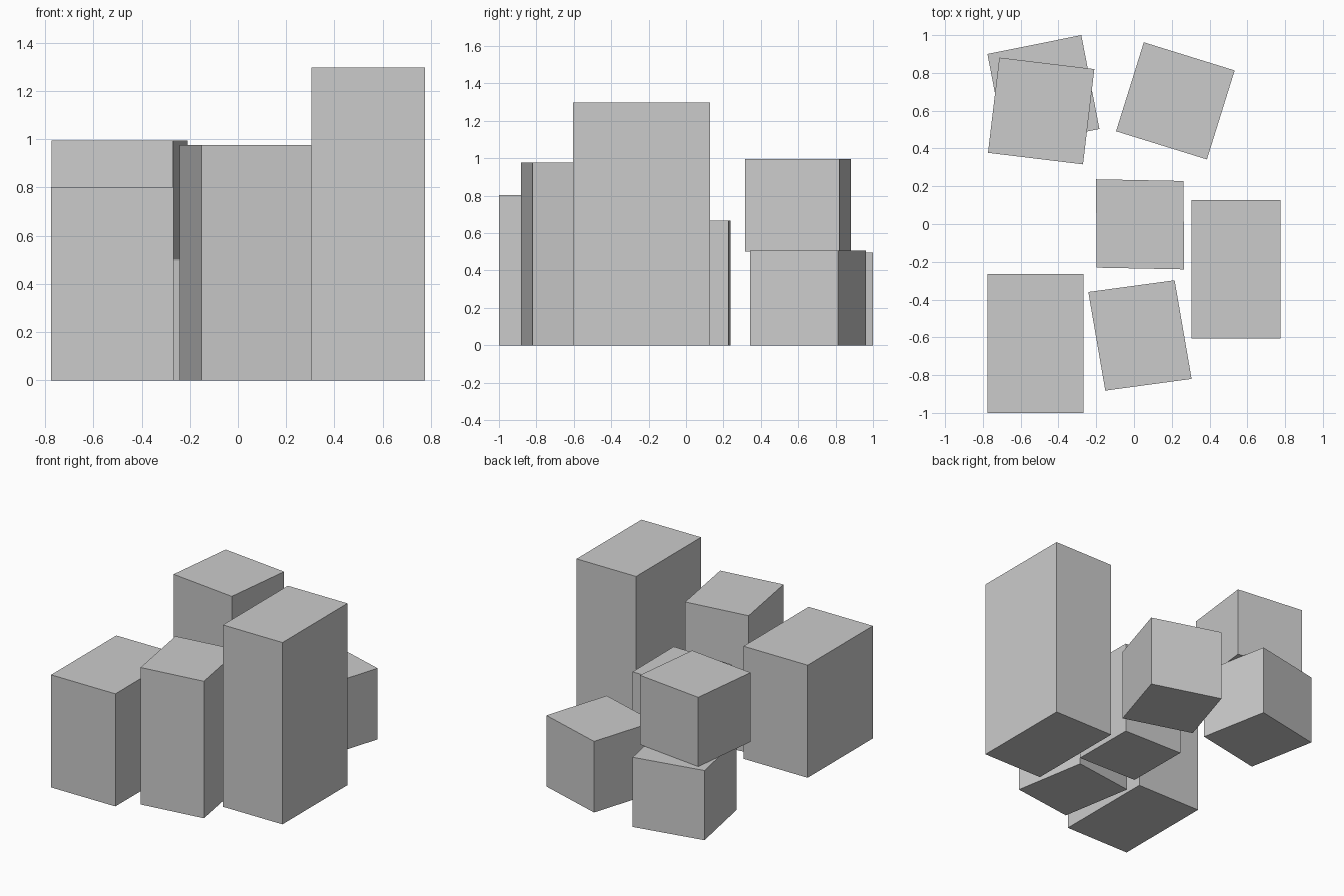
import bpy, bmesh
from mathutils import Vector

if "Cube" in bpy.data.objects:
    bpy.data.objects.remove(bpy.data.objects["Cube"])

grey = bpy.data.materials.new("light grey")
grey.diffuse_color = (0.6, 0.6, 0.6, 1)
grey.use_nodes = True
grey.node_tree.nodes["Principled BSDF"].inputs["Base Color"].default_value = grey.diffuse_color


def block(name, corner, edge_a, edge_b, z0, z1):
    """Upright block whose footprint is a corner plus two edge vectors."""
    c, a, b = (Vector(v) for v in (corner, edge_a, edge_b))
    bm = bmesh.new()
    base = [bm.verts.new((*p, z0)) for p in (c, c + a, c + a + b, c + b)]
    face = bm.faces.new(base)
    top = bmesh.ops.extrude_face_region(bm, geom=[face])["geom"]
    for v in top:
        if isinstance(v, bmesh.types.BMVert):
            v.co.z = z1
    bmesh.ops.recalc_face_normals(bm, faces=bm.faces)
    mesh = bpy.data.meshes.new(name)
    bm.to_mesh(mesh)
    bm.free()
    mesh.materials.append(grey)
    obj = bpy.data.objects.new(name, mesh)
    bpy.context.collection.objects.link(obj)
    return obj


# Straight blocks
block("tall_right_block", (0.305, -0.605), (0.47, 0), (0, 0.732), 0, 1.297)
block("front_left_block", (-0.775, -1.0), (0.507, 0), (0, 0.735), 0, 0.803)

# Turned blocks
block("front_middle_block", (-0.152, -0.882), (0.457, 0.062), (-0.09, 0.522), 0, 0.977)
block("centre_block", (-0.198, -0.231), (0.463, -0.009), (-0.003, 0.468), 0, 0.667)
block("back_right_block", (-0.095, 0.491), (0.481, -0.149), (0.147, 0.471), 0, 0.507)

# Stacked pair at the back left
block("lower_stacked_block", (-0.68, 0.403), (0.497, 0.1), (-0.096, 0.497), 0, 0.497)
block("upper_stacked_block", (-0.773, 0.377), (0.503, -0.061), (0.06, 0.504), 0.501, 0.995)
